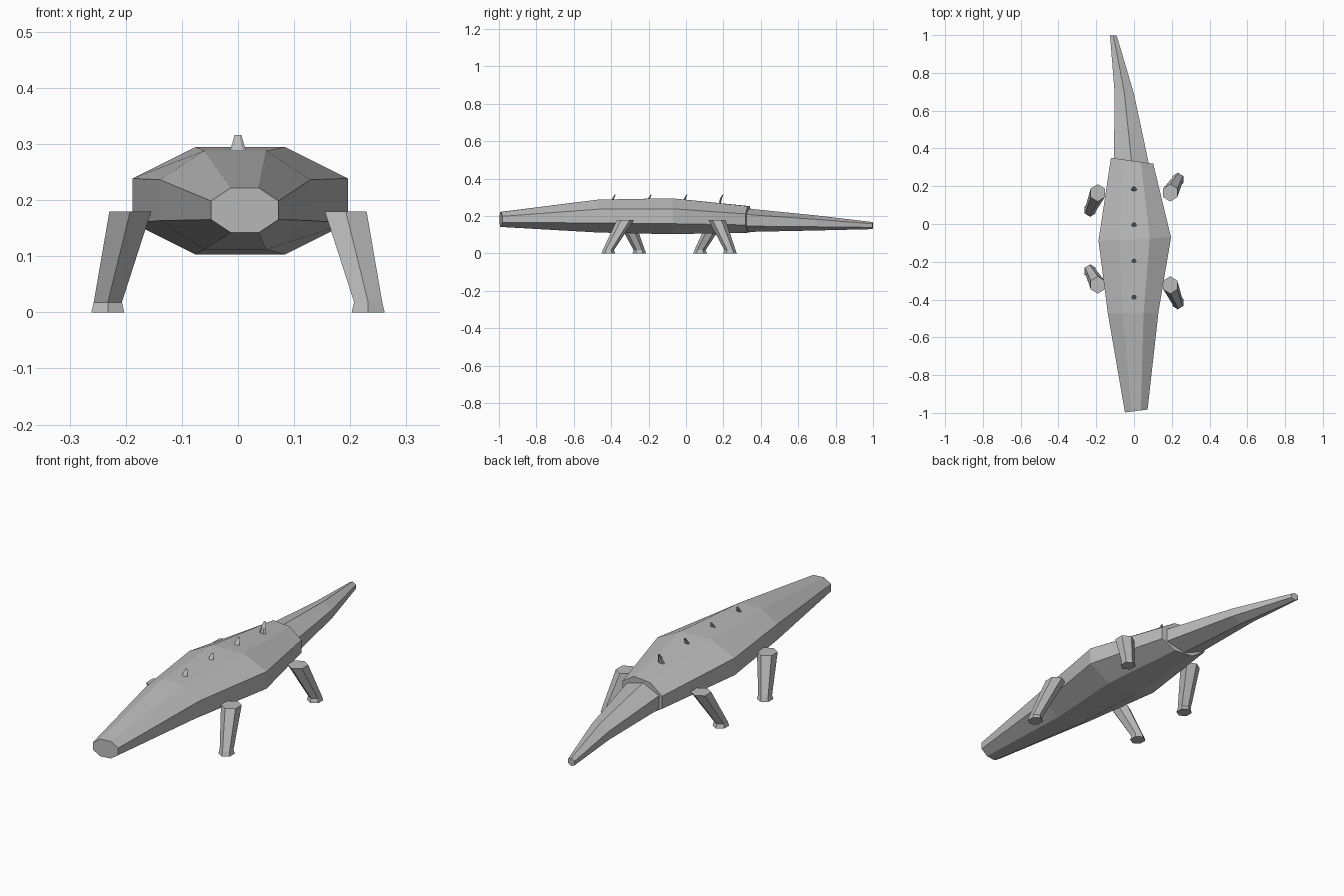
import bpy
import bmesh
from math import sin, cos, pi

old = bpy.data.objects.get("Cube")
if old:
    bpy.data.objects.remove(old, do_unlink=True)

COLOUR = (0.5, 0.5, 0.5, 1)
hide = bpy.data.materials.new("grey_hide")
hide.diffuse_color = COLOUR
hide.use_nodes = True
hide.node_tree.nodes["Principled BSDF"].inputs["Base Color"].default_value = COLOUR


def loft(name, rings):
    """Skin a list of point rings and close both ends."""
    bm = bmesh.new()
    loops = [[bm.verts.new(p) for p in ring] for ring in rings]
    for a, b in zip(loops, loops[1:]):
        for i in range(len(a)):
            j = (i + 1) % len(a)
            bm.faces.new((a[i], a[j], b[j], b[i]))
    bm.faces.new(loops[0])
    bm.faces.new(loops[-1])
    bmesh.ops.recalc_face_normals(bm, faces=bm.faces)
    mesh = bpy.data.meshes.new(name)
    bm.to_mesh(mesh)
    bm.free()
    mesh.materials.append(hide)
    obj = bpy.data.objects.new(name, mesh)
    bpy.context.collection.objects.link(obj)
    return obj


def upright_ring(sides, start, x, y, z, w, h, skew=0):
    """Cross-section facing along y; skew turns it as the spine bends."""
    pts = []
    for i in range(sides):
        a = start + 2 * pi * i / sides
        dx = w * cos(a)
        pts.append((x + dx, y + skew * dx, z + h * sin(a)))
    return pts


def level_ring(sides, start, x, y, z, rx, ry):
    """Cross-section facing along z."""
    angles = [start + 2 * pi * i / sides for i in range(sides)]
    return [(x + rx * cos(a), y + ry * sin(a), z) for a in angles]


# Body: squashed octagons from snout to hips (x, y, z, half width, half height, skew)
k = 1 / cos(pi / 8)
body = [(0.012, -0.99, 0.182, 0.06, 0.04, 0.13),
        (-0.005, -0.47, 0.2, 0.134, 0.088, 0),
        (0.004, -0.08, 0.199, 0.192, 0.096, 0.05),
        (-0.01, 0.335, 0.182, 0.112, 0.071, -0.14)]
loft("body", [upright_ring(8, pi / 8, x, y, z, w * k, h * k, s)
              for x, y, z, w, h, s in body])

# Tail: tapering hexagons with a ridge on top, bending sideways
k = 1 / cos(pi / 6)
tail = [(-0.012, 0.32, 0.178, 0.093, 0.063, -0.14),
        (-0.052, 0.7, 0.163, 0.052, 0.04, -0.22),
        (-0.109, 0.998, 0.149, 0.018, 0.019, -0.1)]
loft("tail", [upright_ring(6, pi / 6, x, y, z, w * k, h, s)
              for x, y, z, w, h, s in tail])

# Legs: six-sided posts in mid stride, each on a slightly flared foot
legs = {"front_left_leg": (1, -0.323, -0.415), "front_right_leg": (-1, -0.323, -0.25),
        "back_left_leg": (1, 0.165, 0.235), "back_right_leg": (-1, 0.165, 0.075)}
for name, (side, hip, foot) in legs.items():
    x = side * 0.232
    loft(name, [level_ring(6, pi / 6, side * 0.192, hip, 0.18, 0.043, 0.046),
                level_ring(6, pi / 6, x, foot, 0.018, 0.029, 0.03),
                level_ring(6, pi / 6, x, foot, 0, 0.034, 0.037)])

# Back spikes: small blunt plates that lean backwards
for n in range(4):
    y = -0.395 + 0.192 * n
    base = 0.255 if n == 3 else 0.275
    loft(f"back_spike_{n + 1}", [level_ring(6, 0, 0, y - 0.003, base, 0.018, 0.007),
                                 level_ring(6, 0, 0, y + 0.006, 0.295, 0.012, 0.006),
                                 level_ring(6, 0, 0, y + 0.017, 0.316, 0.006, 0.003)])
